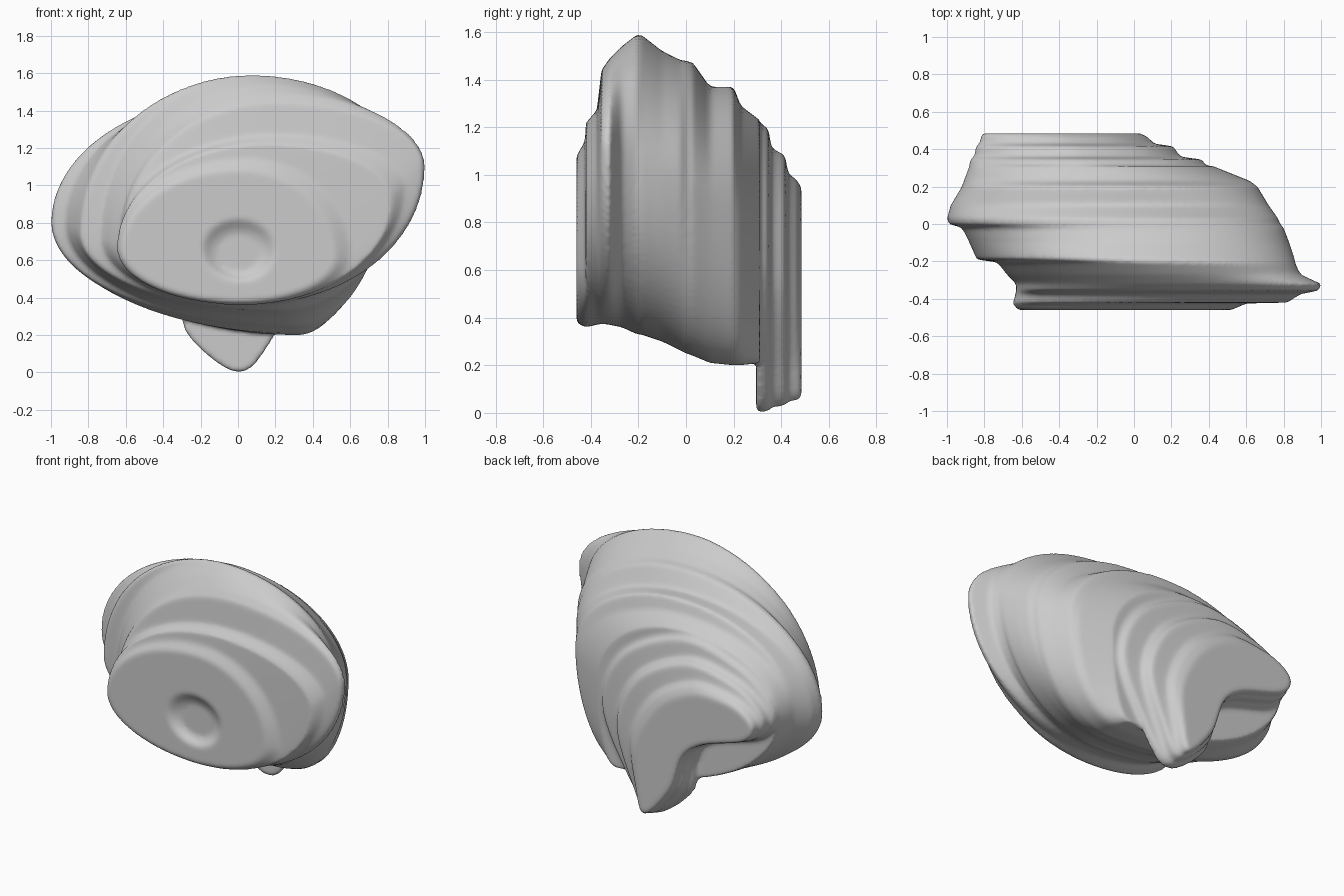
import bpy, bmesh, math

if "Cube" in bpy.data.objects:
    bpy.data.objects.remove(bpy.data.objects["Cube"])

SEG = 96


def loft(name, rings):
    """Skin closed rings of equal length and cap both ends."""
    bm = bmesh.new()
    loops = [[bm.verts.new(p) for p in ring] for ring in rings]
    n = len(loops[0])
    for a, b in zip(loops, loops[1:]):
        for i in range(n):
            j = (i + 1) % n
            bm.faces.new((a[i], a[j], b[j], b[i]))
    caps = [bm.faces.new(loops[0][::-1]), bm.faces.new(loops[-1])]
    bmesh.ops.triangulate(bm, faces=caps)
    bmesh.ops.recalc_face_normals(bm, faces=bm.faces)
    me = bpy.data.meshes.new(name)
    bm.to_mesh(me)
    bm.free()
    ob = bpy.data.objects.new(name, me)
    bpy.context.collection.objects.link(ob)
    return ob


def lobed_ring(y, xl, zl, xt, zt, xr, zr, xb, zb):
    """Lopsided oval through its left, top, right and bottom extremes."""
    ring = []
    for i in range(SEG):
        a = 2 * math.pi * i / SEG
        c, s = math.cos(a), math.sin(a)
        xm = xt if s >= 0 else xb
        zm = zr if c >= 0 else zl
        x = xm + c * (xr - xm) if c >= 0 else xm - c * (xl - xm)
        z = zm + s * (zt - zm) if s >= 0 else zm - s * (zb - zm)
        ring.append((x, y, z))
    return ring


def smooth_ring(y, pts, sub=8):
    """Closed Catmull-Rom outline in the XZ plane."""
    ring, n = [], len(pts)
    for i in range(n):
        p0, p1, p2, p3 = (pts[(i + k) % n] for k in (-1, 0, 1, 2))
        for k in range(sub):
            t = k / sub
            x, z = (0.5 * (2 * b + (c - a) * t + (2 * a - 5 * b + 4 * c - d) * t * t
                           + (3 * b - a - 3 * c + d) * t ** 3)
                    for a, b, c, d in zip(p0, p1, p2, p3))
            ring.append((x, y, z))
    return ring


# front face: round dimple and first raised plate
front = [
    (-.42, -.11, .64, 0, .74, .12, .64, 0, .54),
    (-.43, -.14, .65, 0, .77, .15, .65, .01, .52),
    (-.46, -.19, .66, 0, .82, .20, .66, .02, .49),
    (-.46, -.62, .66, 0, 1.08, .52, .62, 0, .38),
    (-.425, -.65, .66, .05, 1.14, .60, .63, .02, .36),
]
# stepped layers from front to back
layers = [
    (-.42, -.645, .68, .15, 1.22, .82, .92, .02, .36),
    (-.375, -.635, .68, .20, 1.27, .89, .99, .05, .37),
    (-.355, -.63, .70, .20, 1.44, .99, 1.10, .10, .375),
    (-.32, -.63, .70, .20, 1.49, 1.0, 1.10, .10, .37),
    (-.27, -.68, .70, .15, 1.54, .89, 1.10, .10, .36),
    (-.205, -.73, .72, .08, 1.59, .86, 1.08, .15, .33),
    (-.19, -.84, .74, .05, 1.59, .86, 1.05, .20, .33),
    (-.10, -.88, .78, .02, 1.52, .83, 1.0, .22, .30),
    (-.02, -.92, .80, 0, 1.48, .80, .98, .25, .26),
    (0, -.99, .80, 0, 1.48, .78, .95, .28, .25),
    (.03, -1.0, .80, -.02, 1.47, .77, .94, .30, .24),
    (.10, -.98, .82, -.10, 1.37, .72, .90, .30, .21),
    (.20, -.92, .85, -.10, 1.37, .66, .85, .32, .20),
    (.23, -.91, .85, -.15, 1.29, .62, .80, .32, .20),
    (.31, -.88, .85, -.20, 1.23, .42, .75, .30, .21),
]
rock = loft("layered_rock", [lobed_ring(*r) for r in front + layers])

# hooked back layers: tongue reaching the ground, arching over to the left
wide = [(0, 0), (.19, .18), (.40, .62), (.25, 1.0), (-.2, 1.22), (-.6, 1.14),
        (-.83, .98), (-.88, .82), (-.76, .68), (-.4, .56), (-.31, .42), (-.27, .2)]
narrow = [(-.03, .06), (.02, .22), (.02, .5), (-.14, .78), (-.38, .93), (-.6, .94),
          (-.74, .9), (-.81, .82), (-.74, .72), (-.45, .62), (-.3, .5), (-.2, .25)]
steps = [(.295, 0), (.345, .1), (.36, .4), (.415, .5), (.43, .78), (.465, .88), (.485, 1)]
hook = loft("hooked_back", [
    smooth_ring(y, [(a + (c - a) * t, b + (d - b) * t)
                    for (a, b), (c, d) in zip(wide, narrow)]) for y, t in steps])

# fuse both parts into one weathered skin
bpy.ops.object.select_all(action='DESELECT')
for ob in (rock, hook):
    ob.select_set(True)
bpy.context.view_layer.objects.active = rock
bpy.ops.object.join()
remesh = rock.modifiers.new("fuse", 'REMESH')
remesh.mode = 'VOXEL'
remesh.voxel_size = 0.014
remesh.use_smooth_shade = True
soften = rock.modifiers.new("soften", 'SMOOTH')
soften.factor = 0.5
soften.iterations = 3
